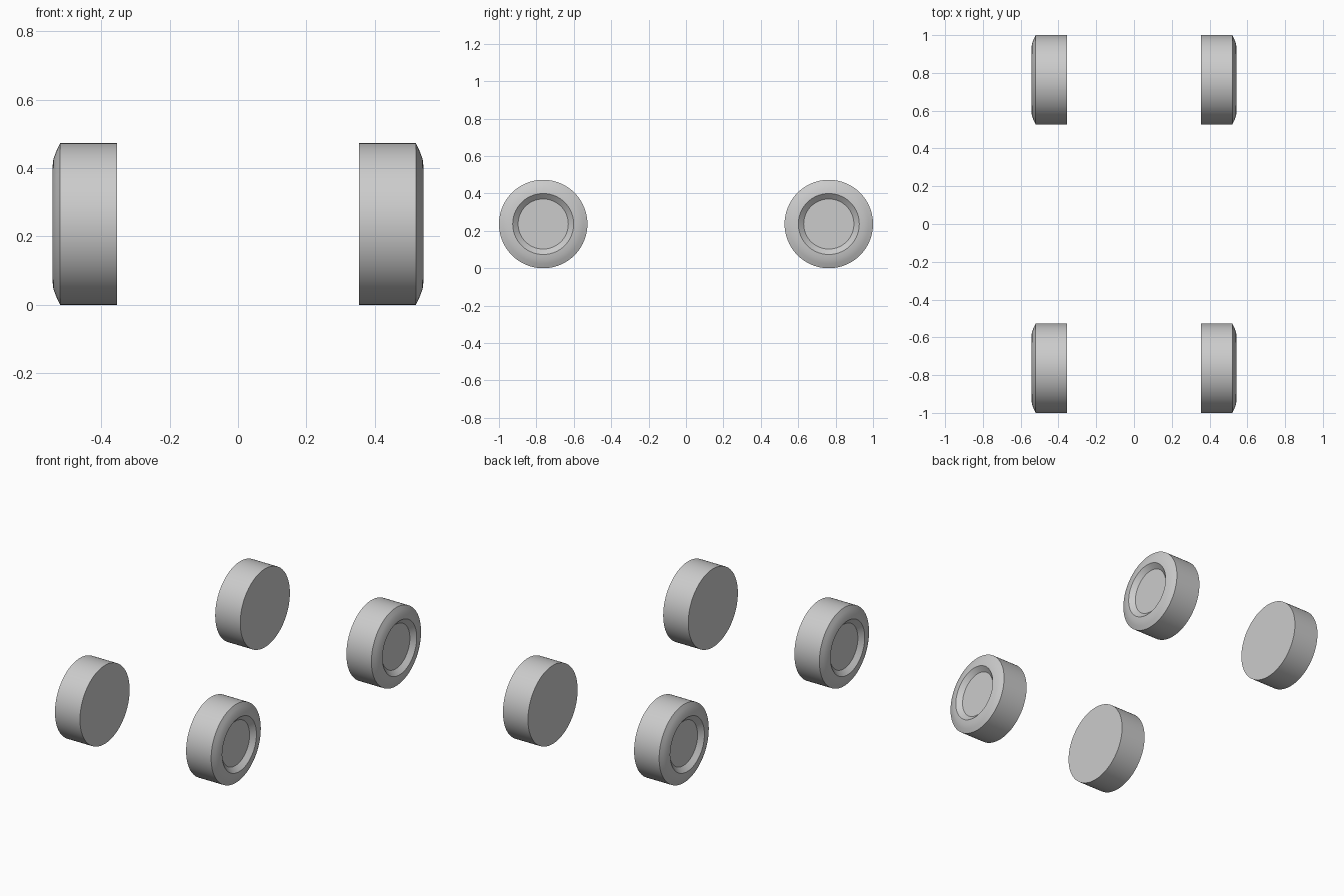
import bpy, bmesh
from math import cos, sin, tau

if "Cube" in bpy.data.objects:
    bpy.data.objects.remove(bpy.data.objects["Cube"])

R = 0.2365          # tyre radius
AXLE_Y = 0.7635     # axle distance from centre
SEGMENTS = 96

# (x, radius) from the inner face, over the tread and shoulder, into the hub recess
PROFILE = [(0.354, R), (0.521, R), (0.532, 0.213), (0.5405, 0.19),
           (0.5435, 0.163), (0.518, 0.134)]


def wheel(name, side, y):
    bm = bmesh.new()
    rings = []
    for x, r in PROFILE:
        rings.append([bm.verts.new((side * x,
                                    y + r * cos(tau * i / SEGMENTS),
                                    R + r * sin(tau * i / SEGMENTS)))
                      for i in range(SEGMENTS)])
    for a, b in zip(rings, rings[1:]):
        for i in range(SEGMENTS):
            j = (i + 1) % SEGMENTS
            bm.faces.new((a[i], a[j], b[j], b[i]))
    # flat inner face and recessed hub face
    bm.faces.new(rings[0])
    bm.faces.new(rings[-1])
    bmesh.ops.recalc_face_normals(bm, faces=bm.faces)
    mesh = bpy.data.meshes.new(name)
    bm.to_mesh(mesh)
    bm.free()
    obj = bpy.data.objects.new(name, mesh)
    bpy.context.collection.objects.link(obj)
    bpy.ops.object.select_all(action='DESELECT')
    obj.select_set(True)
    bpy.context.view_layer.objects.active = obj
    bpy.ops.object.shade_smooth_by_angle(angle=0.55)


# four wheels, one at each corner
for end, y in (("front", -AXLE_Y), ("rear", AXLE_Y)):
    for side_name, side in (("left", -1), ("right", 1)):
        wheel(f"{end}_{side_name}_wheel", side, y)
